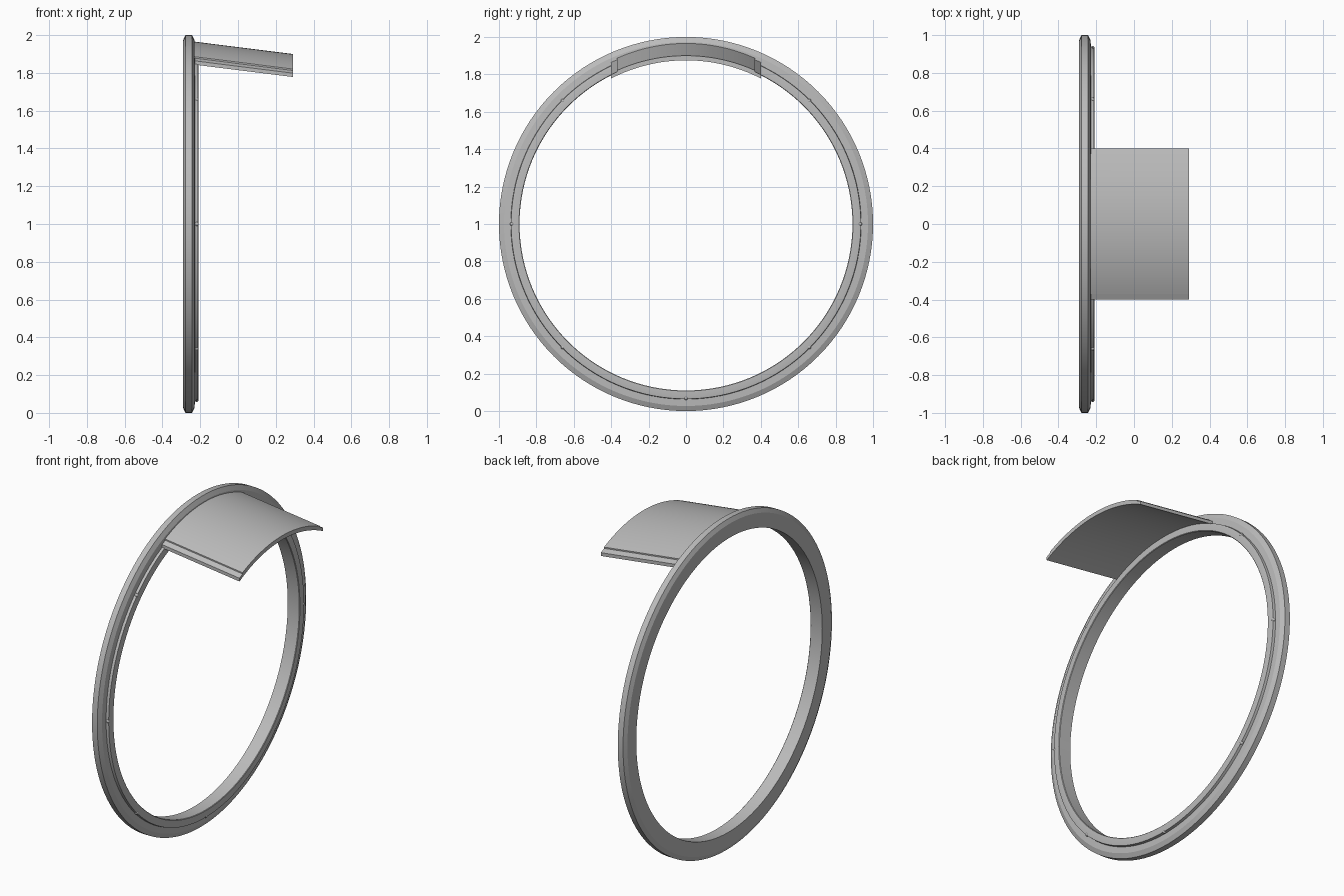
import bpy, bmesh, math
from mathutils import Vector, Matrix

cube = bpy.data.objects.get("Cube")
if cube:
    bpy.data.objects.remove(cube)

grey = bpy.data.materials.new("satin_grey")
grey.use_nodes = True
GREY = (0.5, 0.5, 0.5, 1)
grey.diffuse_color = GREY
grey.node_tree.nodes["Principled BSDF"].inputs["Base Color"].default_value = GREY

CENTRE = Vector((0, 0, 1))


def finish(name, bm, angle=20):
    """Turn a bmesh into a named, smooth shaded grey object."""
    bmesh.ops.recalc_face_normals(bm, faces=bm.faces)
    mesh = bpy.data.meshes.new(name)
    bm.to_mesh(mesh)
    bm.free()
    mesh.materials.append(grey)
    obj = bpy.data.objects.new(name, mesh)
    bpy.context.collection.objects.link(obj)
    bpy.ops.object.select_all(action='DESELECT')
    obj.select_set(True)
    bpy.context.view_layer.objects.active = obj
    bpy.ops.object.shade_smooth_by_angle(angle=math.radians(angle))
    return obj


def lathe(name, profile, segments=128):
    """Revolve a closed (x, radius) profile around the ring axis."""
    bm = bmesh.new()
    loops = []
    for i in range(segments):
        a = math.tau * i / segments
        loops.append([bm.verts.new(CENTRE + Vector((x, r * math.sin(a), r * math.cos(a))))
                      for x, r in profile])
    n = len(profile)
    for i in range(segments):
        here, after = loops[i], loops[(i + 1) % segments]
        for j in range(n):
            k = (j + 1) % n
            bm.faces.new((here[j], here[k], after[k], after[j]))
    return finish(name, bm)


# Ring: bevelled rim, flat face, stepped inner flange
lathe("ring", [
    (-0.29, 0.89), (-0.29, 0.975), (-0.278, 1.0), (-0.243, 1.0),
    (-0.23, 0.973), (-0.228, 0.937), (-0.212, 0.935), (-0.21, 0.924),
    (-0.21, 0.893), (-0.213, 0.89),
])

# Small studs around the flange
bm = bmesh.new()
for i in range(1, 8):
    a = math.tau * i / 8
    pos = CENTRE + Vector((-0.219, 0.931 * math.sin(a), 0.931 * math.cos(a)))
    bmesh.ops.create_uvsphere(bm, u_segments=12, v_segments=8, radius=0.011,
                              matrix=Matrix.Translation(pos))
finish("studs", bm, 40)


def arc(radius, half_width, steps=32):
    """Points (y, z) of a circular arc, from left to right."""
    lim = math.asin(half_width / radius)
    angles = [lim * (2 * i / steps - 1) for i in range(steps + 1)]
    return [(radius * math.sin(a), 1 + radius * math.cos(a)) for a in angles]


# Visor: curved plate with stepped side strips, sloping down away from the ring
OUTER, INNER, HALF, STRIP = 0.9, 0.875, 0.4, 0.37
low = OUTER - 0.007
edge = [(y, 1 + math.sqrt(low ** 2 - y ** 2)) for y in (STRIP, HALF)]
section = [(-y, z) for y, z in reversed(edge)] + arc(OUTER, STRIP) + edge
section += list(reversed(arc(INNER, HALF)))

bm = bmesh.new()
rows = [[bm.verts.new((x, y, z + rise)) for y, z in section]
        for x, rise in ((-0.235, 0.066), (0.29, 0.0))]
count = len(section)
for j in range(count):
    k = (j + 1) % count
    bm.faces.new((rows[0][j], rows[0][k], rows[1][k], rows[1][j]))
for row in rows:
    bm.faces.new(row)
finish("visor", bm)
